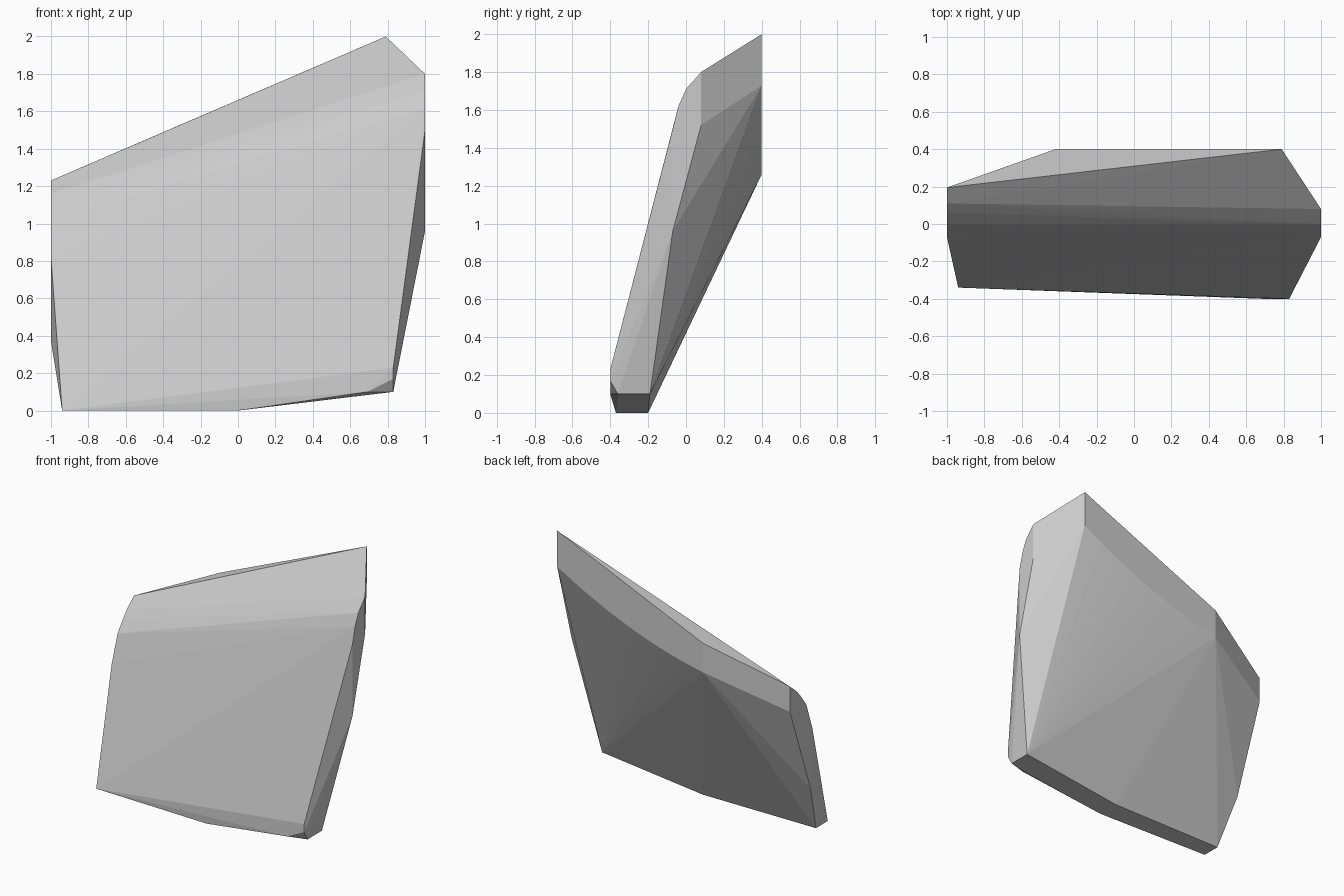
import bpy
import bmesh

# Remove only the default cube
default_cube = bpy.data.objects.get("Cube")
if default_cube:
    bpy.data.objects.remove(default_cube, do_unlink=True)


def make_material(name, colour):
    material = bpy.data.materials.new(name)
    material.use_nodes = True
    material.diffuse_color = colour
    shader = material.node_tree.nodes["Principled BSDF"]
    shader.inputs["Base Color"].default_value = colour
    return material


def section_at_x(x, profile):
    """Place a (y, z) profile on a side plane."""
    return [(x, y, z) for y, z in profile]


def sagging_edge(start, end, sag, steps):
    """Sample a shallow parabola that hangs below a straight edge."""
    points = []
    for step in range(steps + 1):
        t = step / steps
        x, y, z = [a + (b - a) * t for a, b in zip(start, end)]
        points.append((x, y, z - sag * t * (1 - t) * (2 + 2)))
    return points


def build_hull(name, points, material):
    """Wrap a convex skin around the section points."""
    mesh = bpy.data.meshes.new(name)
    bm = bmesh.new()
    for point in points:
        bm.verts.new(point)
    result = bmesh.ops.convex_hull(bm, input=bm.verts[:])
    unused = {item for key in ("geom_interior", "geom_unused")
              for item in result[key] if isinstance(item, bmesh.types.BMVert)}
    bmesh.ops.delete(bm, geom=list(unused), context='VERTS')
    bmesh.ops.recalc_face_normals(bm, faces=bm.faces[:])
    bm.to_mesh(mesh)
    bm.free()
    mesh.materials.append(material)
    panel = bpy.data.objects.new(name, mesh)
    bpy.context.collection.objects.link(panel)
    return panel


# Left and right edge profiles, with the rounded upper front shoulder
low_side = section_at_x(-1, [
    (-.05, .37), (-.07, .82), (0, 1.02), (.06, 1.1),
    (.11, 1.16), (.195, 1.23), (.195, 1.04),
])
high_side = section_at_x(1, [
    (-.07, .96), (-.07, 1.5), (-.04, 1.62), (0, 1.71),
    (.08, 1.8), (.08, 1.52),
])

# Narrow foot, with its raised and clipped corner
foot_corner = section_at_x(.83, [
    (-.19, .1), (-.36, .1), (-.4, .17), (-.4, .23),
])
foot_corner.append((.69, -.4, .1))
foot_base = [(x, y, 0) for x, y in [
    (-.94, -.34), (-.94, -.2), (0, -.37), (0, -.2),
]]

# Upright rear rim: straight above, gently curved below
rim_top = [(.79, .4, 2), (-.42, .4, 1.48)]
rim_bottom = sagging_edge((.79, .4, 1.73), (-.42, .4, 1.26), .06, 8)

grey = make_material("light grey", (.6, .6, .6, 1))
build_hull("slanted_panel",
           low_side + high_side + foot_corner + foot_base + rim_top + rim_bottom,
           grey)
